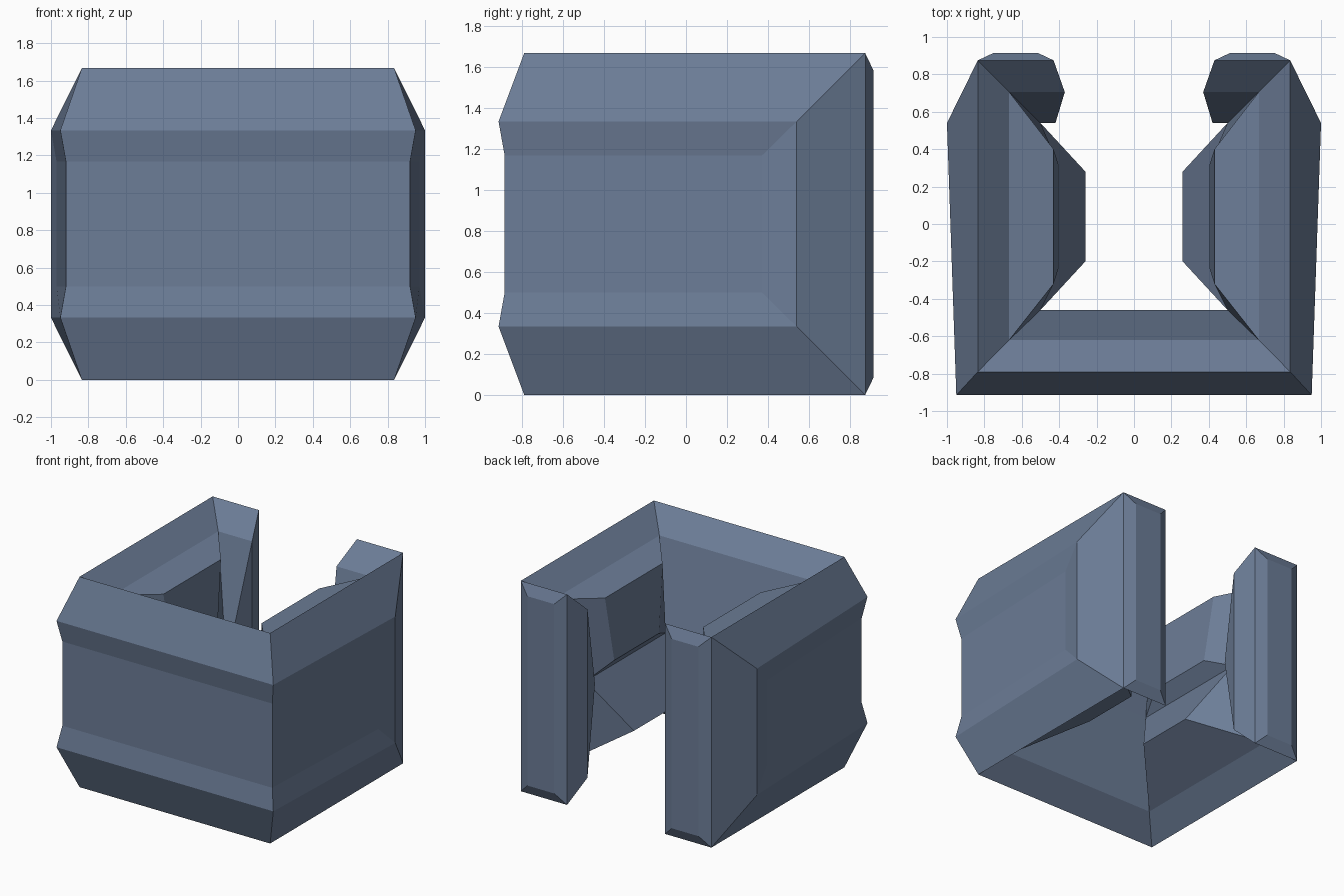
import bpy, bmesh

if "Cube" in bpy.data.objects:
    bpy.data.objects.remove(bpy.data.objects["Cube"])

H = 1.667  # total height


def station(top, inner, ridge, outer, panel):
    """Closed wall section, each argument an (x, y) position; symmetric about mid height."""
    return [(*top, H), (*inner, 1.5), (*ridge, H / 2), (*inner, H - 1.5), (*top, 0),
            (*outer, .333), (*panel, .5), (*panel, H - .5), (*outer, H - .333)]


bm = bmesh.new()


def verts(points):
    return [bm.verts.new(p) for p in points]


def loft(a, b, skip=()):
    n = len(a)
    for i in range(n):
        if i not in skip:
            j = (i + 1) % n
            bm.faces.new((a[i], a[j], b[j], b[i]))


# front wall from the centre line to the corner
centre = verts(station((0, -.79), (0, -.62), (0, -.46), (0, -.915), (0, -.885)))
corner = verts(station((.835, -.79), (.667, -.62), (.5, -.46), (.95, -.915), (.92, -.885)))
loft(centre, corner)

# side wall, leaving its two inner faces open for the bulges
rear = verts(station((.835, .875), (.667, .705), (.5, .54), (1, .54), (.97, .37)))
loft(corner, rear, skip=(1, 2))
bm.faces.new(rear[5:9])                              # rear end of recessed panel
bm.faces.new((rear[0], rear[4], rear[5], rear[8]))   # bevelled rear corner

# upper inner bulge
block = verts([(.43, -.32, 1.457), (.43, .40, 1.457), (.405, .32, .94), (.405, -.24, .94)])
loft([corner[1], rear[1], rear[2], corner[2]], block)
bm.faces.new(block)

# lower inner wedge
w0, w1 = verts([(.26, -.20, .405), (.26, .28, .405)])
for face in ((corner[2], rear[2], w1, w0), (corner[3], rear[3], w1, w0),
             (corner[2], corner[3], w0), (rear[2], rear[3], w1)):
    bm.faces.new(face)

# rear flange, with a raised plate on its back and a closed end
end = verts([(.43, .875, H), (.37, .705, 1.5), (.42, .54, H / 2),
             (.37, .705, H - 1.5), (.43, .875, 0)])
loft(rear[:5], end, skip=(4,))
bm.faces.new((end[0], end[1], end[3], end[4]))
bm.faces.new(end[1:4])
plate = verts([(.75, .915, 1.583), (.515, .915, 1.583), (.515, .915, .083), (.75, .915, .083)])
loft([rear[0], end[0], end[4], rear[4]], plate)
bm.faces.new(plate)

# mirror the half and finish
bmesh.ops.mirror(bm, geom=bm.verts[:] + bm.edges[:] + bm.faces[:], axis='X', merge_dist=.001)
bmesh.ops.remove_doubles(bm, verts=bm.verts[:], dist=.0005)
bmesh.ops.recalc_face_normals(bm, faces=bm.faces[:])
mesh = bpy.data.meshes.new("wall_frame")
bm.to_mesh(mesh)
bm.free()

steel = bpy.data.materials.new("slate blue")
steel.diffuse_color = (.15, .205, .31, 1)
steel.use_nodes = True
steel.node_tree.nodes["Principled BSDF"].inputs["Base Color"].default_value = steel.diffuse_color
mesh.materials.append(steel)
frame = bpy.data.objects.new("wall_frame", mesh)
bpy.context.collection.objects.link(frame)
